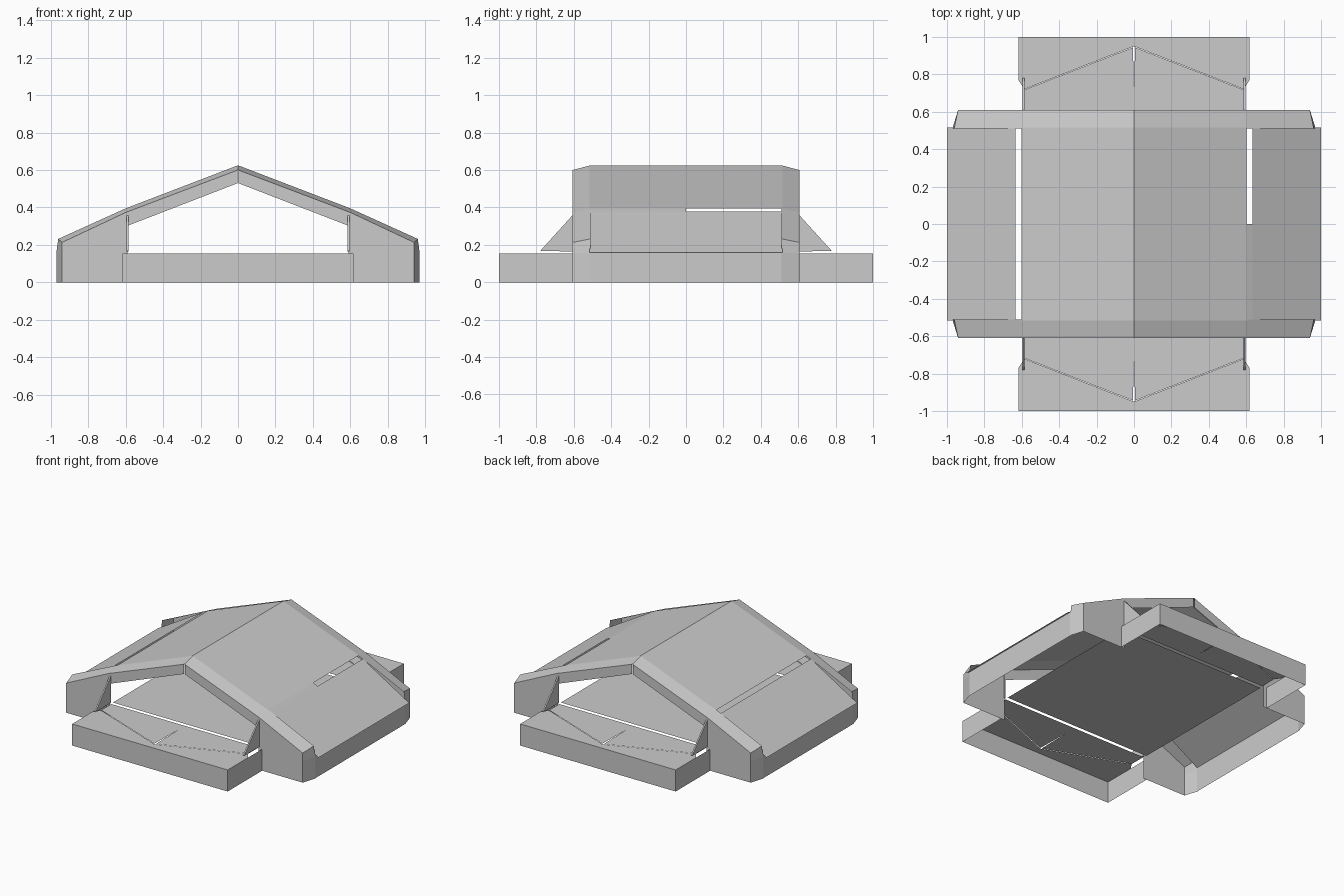
import bpy

if "Cube" in bpy.data.objects:
    bpy.data.objects.remove(bpy.data.objects["Cube"])

T = 0.155   # deck height


def sheet(name, polys, flips=((1, 1),)):
    """One mesh of flat panels, repeated for each (x sign, y sign)."""
    verts, faces = [], []
    for sx, sy in flips:
        for poly in polys:
            n = len(verts)
            verts += [(x * sx, y * sy, z) for x, y, z in poly]
            idx = list(range(n, n + len(poly)))
            faces.append(idx if sx * sy > 0 else idx[::-1])
    me = bpy.data.meshes.new(name)
    me.from_pydata(verts, [], faces)
    me.update()
    ob = bpy.data.objects.new(name, me)
    bpy.context.collection.objects.link(ob)
    return ob


def strip(a, b):
    """Quads joining two matching point rows."""
    return [[a[i], a[i + 1], b[i + 1], b[i]] for i in range(len(a) - 1)]


def at_y(profile, y):
    return [(x, y, z) for x, z in profile]


LR = ((1, 1), (-1, 1))
FB = ((1, 1), (1, -1))
ALL = ((1, 1), (-1, 1), (1, -1), (-1, -1))

# Main roof panels between the two end rims
upper = [(0, 0.625), (0.6, 0.395)]
lower = [(0.632, 0.378), (1.0, 0.16)]
Y = 0.515
sheet("upper_roof", strip(at_y(upper, -Y), at_y(upper, Y)), LR)
sheet("lower_roof", strip(at_y(lower, -Y), at_y(lower, Y)), LR)

# Joint strip closing half of the slot on the right side
joint = [upper[1], lower[0]]
sheet("roof_joint", strip(at_y(joint, -Y), at_y(joint, 0)))

# Side walls under the eaves
wall = [(0.968, 0.178), (0.968, 0)]
sheet("side_wall", strip(at_y(wall, -Y), at_y(wall, Y)), LR)

# Sloped rims at both roof ends
rim_in = [(0, 0.625), (0.6, 0.395), (0.96, 0.232), (0.97, 0.16), (0.97, 0)]
rim_out = [(0, 0.6), (0.6, 0.373), (0.94, 0.213), (0.94, 0.155), (0.94, 0)]
sheet("roof_rim", strip(at_y(rim_in, 0.51), at_y(rim_out, 0.608)), ALL)

# Gable faces with their legs
beam_top = [(0.003, 0.599), (0.59, 0.377)]
beam_low = [(0.003, 0.529), (0.59, 0.302)]
leg = [(0.59, 0.377), (0.6, 0.373), (0.94, 0.213), (0.94, 0), (0.59, 0)]
sheet("gable_face", strip(at_y(beam_top, 0.608), at_y(beam_low, 0.608))
      + [at_y(leg, 0.608)[::-1]], ALL)

# Triangular fins beside the entrances
fins = sheet("entrance_fin", [[(0.59, 0.605, 0.36), (0.59, 0.78, 0.167),
                               (0.59, 0.605, 0.165)]], ALL)
sol = fins.modifiers.new("thickness", 'SOLIDIFY')
sol.thickness = 0.01
sol.offset = 0

# Inner floor, separated from the porch decks by a narrow gap
sheet("inner_floor", [[(-0.59, -0.578, T), (0.59, -0.578, T),
                       (0.59, 0.578, T), (-0.59, 0.578, T)]])

# Porch decks: pointed inner panel and outer panel
sheet("porch_inner_deck", [[(0, 0.603, T), (0.585, 0.603, T), (0.585, 0.717, T),
                            (0.006, 0.943, T), (0.004, 0.87, T), (0, 0.67, T)]], ALL)
sheet("porch_outer_deck", [[(0, 0.949, T), (0.585, 0.72, T), (0.618, 0.77, T),
                            (0.618, 1, T), (0, 1, T)]], ALL)

# Porch skirt walls
for name, pts in (("porch_front_skirt", [(-0.618, 1), (0.618, 1)]),):
    sheet(name, [[(pts[1][0], 1, 0), (pts[0][0], 1, 0),
                  (pts[0][0], 1, T), (pts[1][0], 1, T)]], FB)
sheet("porch_side_skirt", [[(0.618, 0.608, 0), (0.618, 1, 0),
                            (0.618, 1, T), (0.618, 0.608, T)]], ALL)
